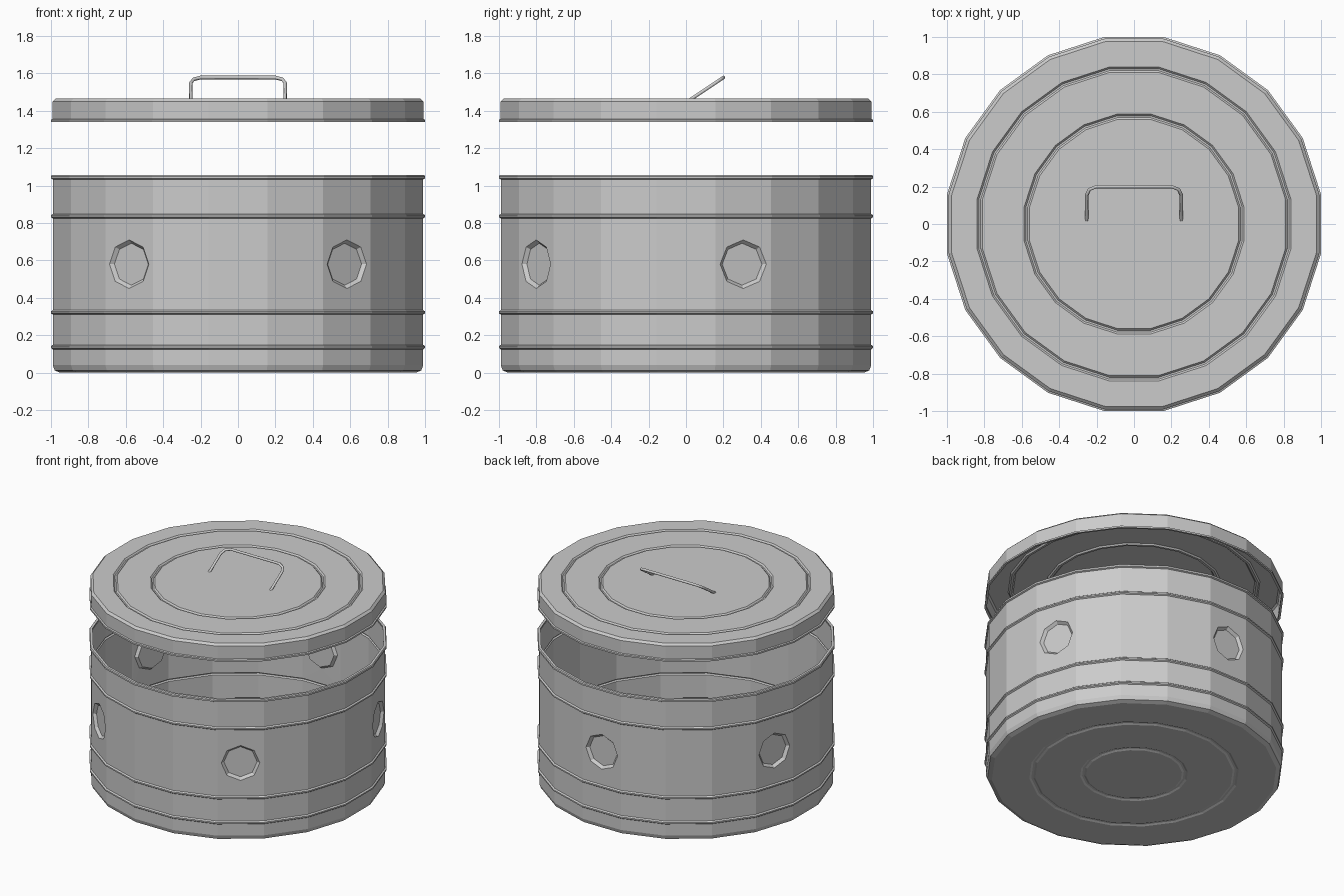
import bpy, bmesh
from math import radians, cos, sin
from mathutils import Vector

if "Cube" in bpy.data.objects:
    bpy.data.objects.remove(bpy.data.objects["Cube"])

SIDES = 20
STEP = 360 / SIDES
FLAT = cos(radians(STEP / 2))    # flat-side distance to corner radius

steel = bpy.data.materials.new("grey steel")
steel.use_nodes = True
GREY = (0.6, 0.6, 0.6, 1)
steel.diffuse_color = GREY
steel.node_tree.nodes["Principled BSDF"].inputs["Base Color"].default_value = GREY


def finish(name, bm):
    mesh = bpy.data.meshes.new(name)
    bm.to_mesh(mesh)
    bm.free()
    mesh.materials.append(steel)
    obj = bpy.data.objects.new(name, mesh)
    bpy.context.collection.objects.link(obj)
    return obj


def ring(bm, r, z):
    if r == 0:
        return [bm.verts.new((0, 0, z))] * SIDES
    angles = [radians(STEP * (i - 0.5)) for i in range(SIDES)]
    return [bm.verts.new((r / FLAT * cos(a), r / FLAT * sin(a), z)) for a in angles]


def dent(bm, corners, angle, r, z, size, depth):
    """Fill one wall panel with a pressed-in octagon."""
    out = Vector((cos(angle), sin(angle), 0))
    side = Vector((-sin(angle), cos(angle), 0))

    def octagon(radius, distance):
        return [bm.verts.new(out * distance + side * radius * cos(radians(45 * k))
                             + Vector((0, 0, z + radius * sin(radians(45 * k))))) for k in range(8)]

    outer, inner = octagon(size, r), octagon(size - 0.018, r - depth)
    bm.faces.new(inner)
    for k in range(8):
        n = (k + 1) % 8
        bm.faces.new((outer[k], outer[n], inner[n], inner[k]))
    # corners run: low start, low end, high end, high start
    for q in range(4):
        a, b = corners[q], corners[(q + 1) % 4]
        mid = (6 + 2 * q) % 8
        before, after = outer[mid - 1], outer[(mid + 1) % 8]
        bm.faces.new((a, b, outer[mid]))
        bm.faces.new((a, outer[mid], before))
        bm.faces.new((b, after, outer[mid]))


def lathe(name, profile, dent_row=None):
    bm = bmesh.new()
    rings = [ring(bm, r, z) for r, z in profile]
    for row, (low, high) in enumerate(zip(rings, rings[1:])):
        for i in range(SIDES):
            n = (i + 1) % SIDES
            quad = (low[i], low[n], high[n], high[i])
            if row == dent_row and i % 4 == 1:
                dent(bm, quad, radians(STEP * i), profile[row][0], 0.58, 0.13, 0.02)
            else:
                bm.faces.new(list(dict.fromkeys(quad)))
    obj = finish(name, bm)
    shell = obj.modifiers.new("sheet thickness", "SOLIDIFY")
    shell.thickness = 0.008
    shell.offset = -1
    return obj


def bead(z, r=0.99):
    """Raised band round a wall."""
    return [(r, z - 0.012), (r + 0.01, z - 0.005), (r + 0.01, z + 0.005), (r, z + 0.012)]


def groove(r, z, width, depth):
    """Pressed ring in a flat disc, listed from the outside in."""
    return [(r + width, z), (r + width / 3, z + depth), (r - width / 3, z + depth), (r - width, z)]


# Pot body with bands, rolled rim and five dents
base = [(0, 0)] + groove(0.34, 0, 0.02, 0.006)[::-1] + groove(0.68, 0, 0.02, 0.006)[::-1]
base += [(0.95, 0), (0.98, 0.012), (0.99, 0.04)] + bead(0.137) + bead(0.323)
dent_row = len(base) - 1
wall = bead(0.837) + [(0.99, 1.033), (1.0, 1.038), (1.0, 1.05), (0.995, 1.057), (0.978, 1.057)]
lathe("pot_body", base + wall, dent_row)

# Raised lid with two pressed rings
lid = [(0.985, 1.34), (1.0, 1.34), (1.0, 1.352), (0.991, 1.356), (0.991, 1.45), (0.975, 1.465)]
lid += groove(0.825, 1.465, 0.014, -0.01) + groove(0.573, 1.465, 0.014, -0.01) + [(0, 1.465)]
lathe("lid", lid)

# Tilted wire handle
curve = bpy.data.curves.new("lid_handle", "CURVE")
curve.dimensions = "3D"
curve.bevel_depth = 0.01
curve.bevel_resolution = 1
curve.use_fill_caps = True
half = [(0.253, 0.02, 1.458), (0.253, 0.155, 1.548), (0.238, 0.185, 1.568), (0.2, 0.2, 1.578)]
path = half + [(-x, y, z) for x, y, z in reversed(half)]
spline = curve.splines.new("POLY")
spline.points.add(len(path) - 1)
for point, co in zip(spline.points, path):
    point.co = (*co, 1)
curve.materials.append(steel)
handle = bpy.data.objects.new("lid_handle", curve)
bpy.context.collection.objects.link(handle)
